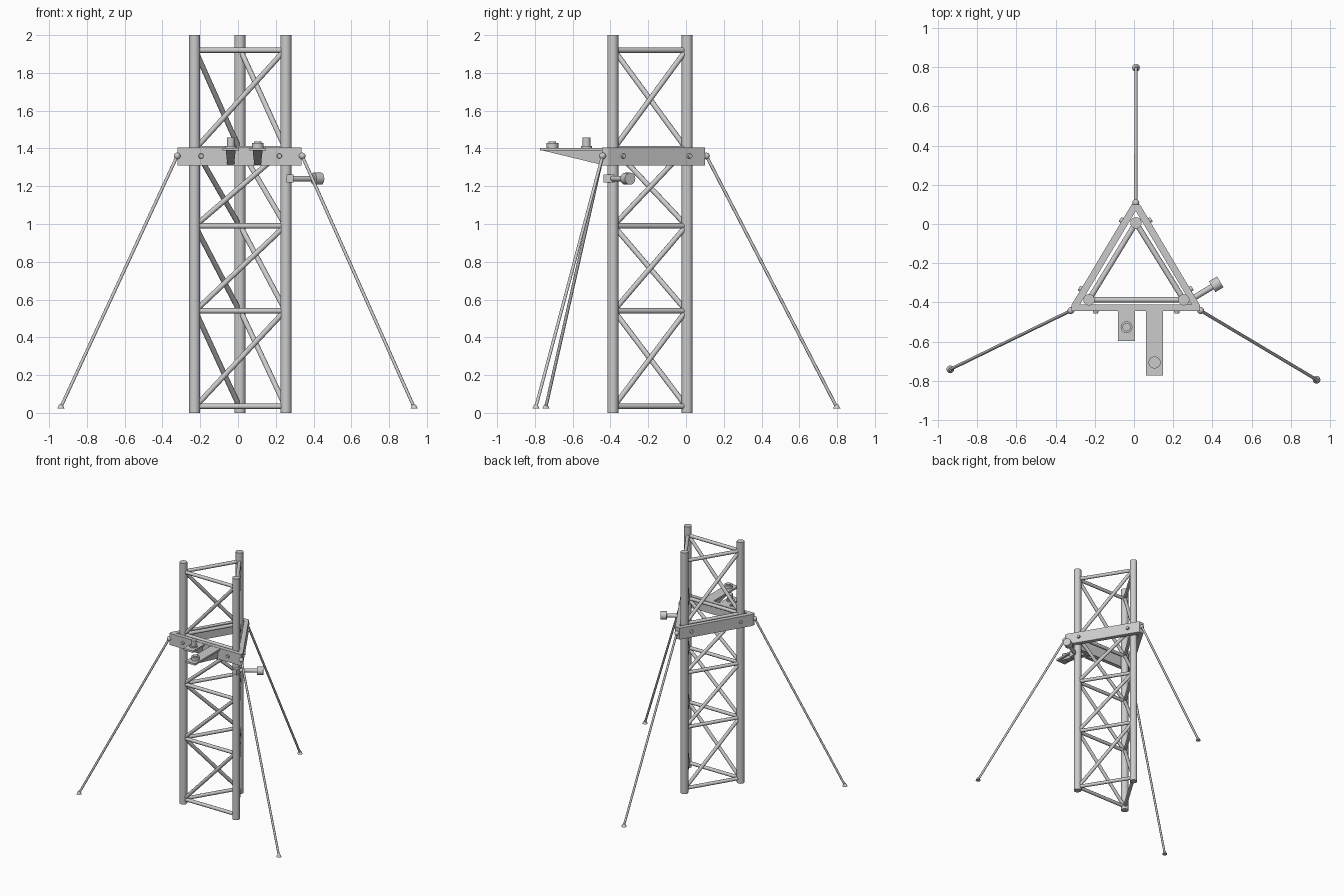
import bpy, bmesh, math
from mathutils import Vector

if "Cube" in bpy.data.objects:
    bpy.data.objects.remove(bpy.data.objects["Cube"])

LEGS = [(-0.23, -0.387), (0.254, -0.387), (0.01, 0.006)]


def finish(name, bm, smooth=True):
    bmesh.ops.recalc_face_normals(bm, faces=bm.faces[:])
    me = bpy.data.meshes.new(name)
    bm.to_mesh(me)
    bm.free()
    ob = bpy.data.objects.new(name, me)
    bpy.context.collection.objects.link(ob)
    if smooth:
        bpy.ops.object.select_all(action='DESELECT')
        ob.select_set(True)
        bpy.context.view_layer.objects.active = ob
        bpy.ops.object.shade_smooth_by_angle(angle=math.radians(40))
    return ob


def rod(name, a, b, r, r2=None, sides=16):
    a, b = Vector(a), Vector(b)
    d = b - a
    bm = bmesh.new()
    bmesh.ops.create_cone(bm, cap_ends=True, segments=sides, radius1=r,
                          radius2=r if r2 is None else r2, depth=d.length)
    m = d.to_track_quat('Z', 'Y').to_matrix().to_4x4()
    m.translation = (a + b) / 2
    bm.transform(m)
    return finish(name, bm)


def ball(name, p, r):
    bm = bmesh.new()
    bmesh.ops.create_uvsphere(bm, u_segments=12, v_segments=8, radius=r)
    bmesh.ops.translate(bm, verts=bm.verts[:], vec=p)
    return finish(name, bm)


def box(name, lo, hi):
    bm = bmesh.new()
    bmesh.ops.create_cube(bm, size=1)
    for v in bm.verts:
        v.co = [lo[i] + (v.co[i] + 0.5) * (hi[i] - lo[i]) for i in range(3)]
    return finish(name, bm, False)


# three upright tubes
for i, (x, y) in enumerate(LEGS):
    rod(f"mast_leg_{i}", (x, y, 0), (x, y, 2), 0.029, sides=20)

# horizontal and diagonal lattice braces on the three faces
LEVELS = [0.035, 0.54, 0.99, 1.40, 1.92]
for i in range(3):
    p, q = Vector((*LEGS[i], 0)), Vector((*LEGS[(i + 1) % 3], 0))
    d = (q - p).normalized() * 0.02
    p, q = p + d, q - d
    for k, z in enumerate(LEVELS):
        up = Vector((0, 0, z))
        rod(f"cross_brace_{i}_{k}", p + up, q + up, 0.014, sides=12)
        if k < 4:
            top = Vector((0, 0, LEVELS[k + 1] - 0.015))
            rod(f"diagonal_brace_{i}_{k}", p + up + Vector((0, 0, 0.015)),
                q + top, 0.014, sides=12)

# triangular collar
OUTER = [(-0.32, -0.444), (0.337, -0.444), (0.337, -0.415),
         (0.030, 0.10), (-0.012, 0.10), (-0.32, -0.415)]
INNER = [(-0.276, -0.411), (0.294, -0.411), (0.293, -0.409),
         (0.010, 0.065), (0.008, 0.065), (-0.275, -0.409)]
bm = bmesh.new()
rings = [[bm.verts.new((x, y, z)) for x, y in pts]
         for pts, z in ((OUTER, 1.31), (OUTER, 1.405), (INNER, 1.405), (INNER, 1.31))]
for a in range(4):
    r0, r1 = rings[a], rings[(a + 1) % 4]
    for j in range(6):
        n = (j + 1) % 6
        bm.faces.new((r0[j], r0[n], r1[n], r1[j]))
finish("collar", bm, False)

# two bolts on each collar side
for i, (s, e) in enumerate(((0, 1), (2, 3), (4, 5))):
    a, b = Vector((*OUTER[s], 1.36)), Vector((*OUTER[e], 1.36))
    n = (b - a).normalized().cross(Vector((0, 0, 1)))
    for j, t in enumerate((0.19, 0.82) if i == 0 else (0.16, 0.84)):
        p = a.lerp(b, t)
        rod(f"collar_bolt_{i}_{j}", p - n * 0.005, p + n * 0.012, 0.015, 0.012, 12)

# two cantilevered shelf brackets with tapered gussets
for name, x0, x1, y in (("short", -0.082, 0.005, -0.597), ("long", 0.06, 0.148, -0.773)):
    box(f"{name}_bracket_plate", (x0, y, 1.388), (x1, -0.44, 1.403))
    c = (x0 + x1) / 2
    bm = bmesh.new()
    ends = [[bm.verts.new((c + s * w, yy, z)) for w, yy, z in
             ((0.026, -0.44, 1.39), (0.026, y + 0.01, 1.39), (0.018, -0.44, 1.312))]
            for s in (-1, 1)]
    bm.faces.new(ends[0])
    bm.faces.new(ends[1])
    for j in range(3):
        n = (j + 1) % 3
        bm.faces.new((ends[0][j], ends[0][n], ends[1][n], ends[1][j]))
    finish(f"{name}_bracket_gusset", bm, False)

# fittings on the brackets
rod("short_bracket_base", (-0.038, -0.527, 1.40), (-0.038, -0.527, 1.413), 0.03)
rod("short_bracket_pin", (-0.038, -0.527, 1.40), (-0.038, -0.527, 1.458), 0.021)
rod("long_bracket_puck", (0.105, -0.707, 1.40), (0.105, -0.707, 1.43), 0.031)
rod("long_bracket_cap", (0.105, -0.707, 1.42), (0.105, -0.707, 1.436), 0.02)

# side arm clamped to the front right leg
box("arm_clamp", (0.257, -0.437, 1.219), (0.294, -0.378, 1.262))
a, b = Vector((0.275, -0.395, 1.24)), Vector((0.42, -0.308, 1.24))
d = (b - a).normalized()
rod("arm_tube", a, b, 0.015)
rod("arm_head", b - d * 0.024, b + d * 0.024, 0.032)

# three guy wires with end fittings
for i, (t, f) in enumerate((((-0.322, -0.442, 1.36), (-0.938, -0.742, 0.03)),
                            ((0.34, -0.442, 1.36), (0.932, -0.795, 0.03)),
                            ((0.009, 0.108, 1.36), (0.01, 0.798, 0.03)))):
    rod(f"guy_wire_{i}", t, f, 0.0085, sides=10)
    ball(f"guy_top_joint_{i}", t, 0.018)
    x, y, z = f
    rod(f"guy_foot_{i}", (x, y, 0.022), (x, y, 0.045), 0.02, 0.008, 12)
